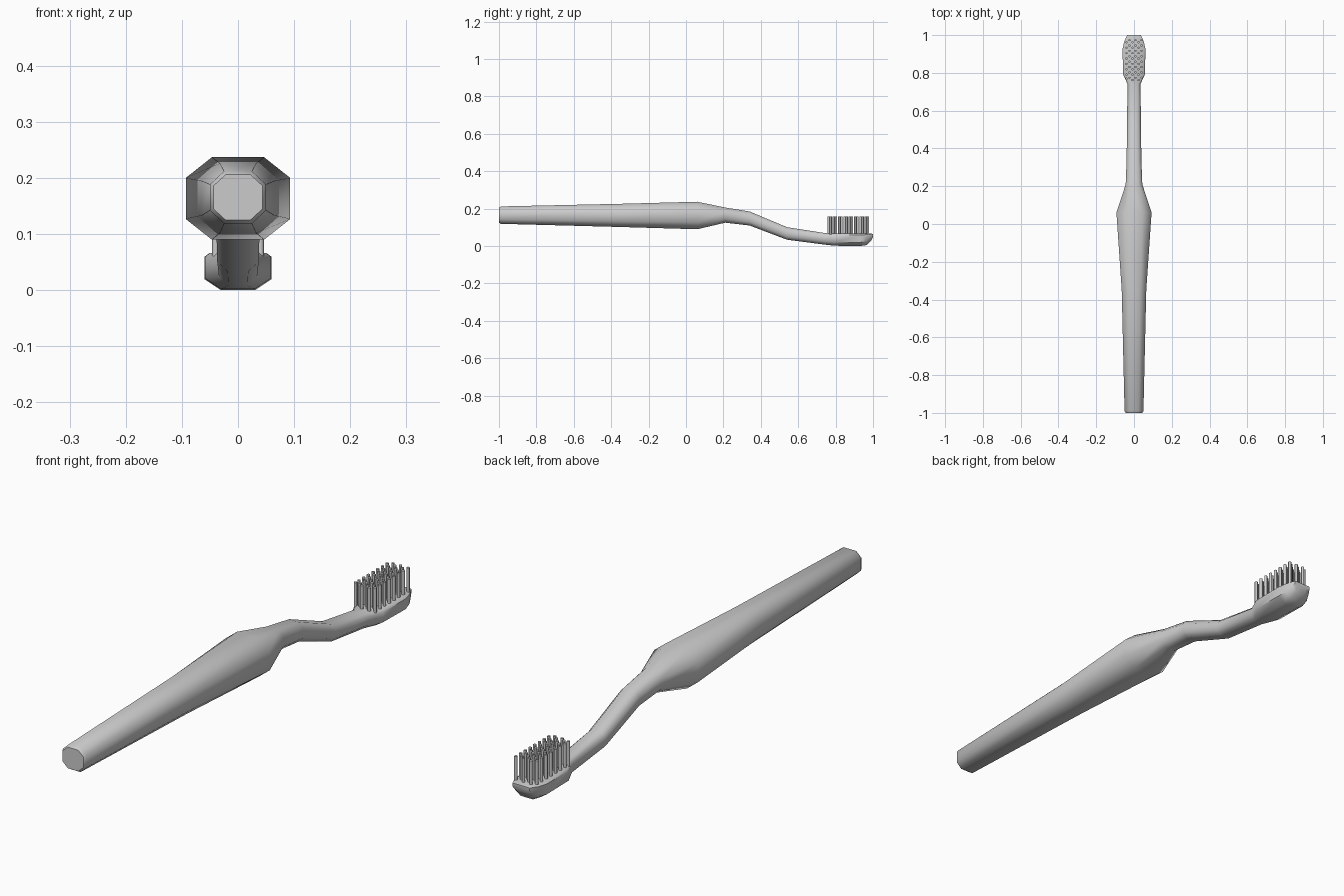
import bpy, bmesh
from mathutils import Matrix

def finish(name, bm, angle):
    bmesh.ops.recalc_face_normals(bm, faces=bm.faces)
    me = bpy.data.meshes.new(name)
    bm.to_mesh(me)
    bm.free()
    ob = bpy.data.objects.new(name, me)
    bpy.context.collection.objects.link(ob)
    bpy.ops.object.select_all(action='DESELECT')
    ob.select_set(True)
    bpy.context.view_layer.objects.active = ob
    bpy.ops.object.shade_smooth_by_angle(angle=angle)
    return ob

# Octagonal sections: y, bottom z, top z, half width, flat top half, side low z, side high z (fractions)
sections = [
    (-1.000, 0.125, 0.206, 0.044, 0.50, 0.25, 0.75),
    (-0.990, 0.119, 0.212, 0.050, 0.50, 0.25, 0.75),
    (-0.350, 0.102, 0.226, 0.065, 0.50, 0.25, 0.75),
    (0.060, 0.090, 0.237, 0.093, 0.50, 0.25, 0.75),
    (0.210, 0.125, 0.206, 0.044, 0.55, 0.25, 0.75),
    (0.340, 0.110, 0.185, 0.039, 0.55, 0.25, 0.75),
    (0.540, 0.034, 0.101, 0.037, 0.55, 0.25, 0.75),
    (0.740, 0.008, 0.070, 0.034, 0.60, 0.27, 0.80),
    (0.795, 0.002, 0.066, 0.059, 0.85, 0.30, 0.90),
    (0.930, 0.000, 0.066, 0.060, 0.85, 0.30, 0.90),
    (0.965, 0.005, 0.067, 0.052, 0.85, 0.32, 0.90),
    (0.990, 0.030, 0.067, 0.041, 0.85, 0.35, 0.90),
    (1.000, 0.048, 0.065, 0.036, 0.85, 0.35, 0.90),
]

# Handle, neck and head in one loft
bm = bmesh.new()
rings = []
for y, lo, hi, w, ft, fl, fh in sections:
    zl, zh = lo + (hi - lo) * fl, lo + (hi - lo) * fh
    half = [(w * 0.5, lo), (w, zl), (w, zh), (w * ft, hi)]
    pts = half + [(-x, z) for x, z in reversed(half)]
    rings.append([bm.verts.new((x, y, z)) for x, z in pts])
for a, b in zip(rings, rings[1:]):
    for i in range(8):
        j = (i + 1) % 8
        bm.faces.new((a[i], a[j], b[j], b[i]))
bm.faces.new(rings[0])
bm.faces.new(rings[-1])
finish("brush_body", bm, 0.9)

# Staggered rows of bristles
bm = bmesh.new()
top, base = 0.158, 0.055
for c in range(6):
    x = -0.04 + 0.016 * c
    for r in range(8):
        y = 0.762 + 0.0285 * r + (0.012 if c % 2 else 0)
        if abs(x) > 0.03 and y < 0.77:
            y = 0.770
        bmesh.ops.create_cone(bm, cap_ends=True, segments=8, radius1=0.006, radius2=0.006,
                              depth=top - base,
                              matrix=Matrix.Translation((x, y, (top + base) / 2)))
finish("bristles", bm, 0.9)
